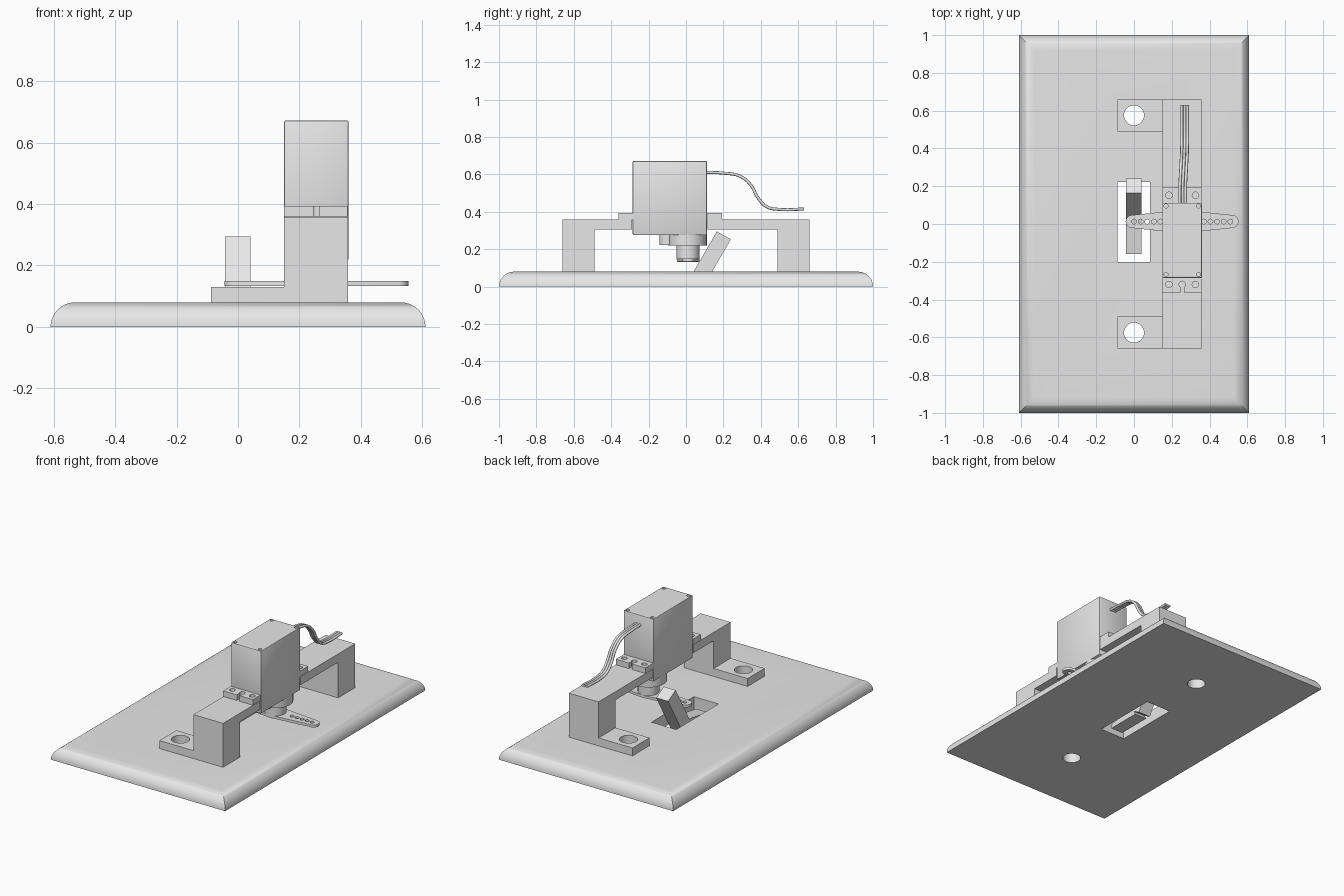
import bpy, bmesh, math
from mathutils import Vector

if "Cube" in bpy.data.objects:
    bpy.data.objects.remove(bpy.data.objects["Cube"], do_unlink=True)

grey = bpy.data.materials.new("plain grey")
grey.use_nodes = True
grey.diffuse_color = (0.8, 0.8, 0.8, 1)
grey.node_tree.nodes["Principled BSDF"].inputs["Base Color"].default_value = (0.8, 0.8, 0.8, 1)


def add(name, bm):
    bmesh.ops.recalc_face_normals(bm, faces=bm.faces)
    me = bpy.data.meshes.new(name)
    bm.to_mesh(me)
    bm.free()
    ob = bpy.data.objects.new(name, me)
    bpy.context.collection.objects.link(ob)
    me.materials.append(grey)
    return ob


def box(name, lo, hi):
    bm = bmesh.new()
    bmesh.ops.create_cube(bm, size=1)
    for v in bm.verts:
        v.co = [a + (c + 0.5) * (b - a) for a, b, c in zip(lo, hi, v.co)]
    return add(name, bm)


def prism(name, pts, axis, lo, hi):
    """Extrude a closed outline along x (axis 0) or z (axis 2)."""
    bm = bmesh.new()
    at = lambda p, h: (h, p[0], p[1]) if axis == 0 else (p[0], p[1], h)
    rings = [[bm.verts.new(at(p, h)) for p in pts] for h in (lo, hi)]
    for r in rings:
        bm.faces.new(r)
    for i in range(len(pts)):
        j = (i + 1) % len(pts)
        bm.faces.new((rings[0][i], rings[0][j], rings[1][j], rings[1][i]))
    return add(name, bm)


def arc(x, y, r, start, end, n):
    return [(x + r * math.cos(math.radians(start + (end - start) * i / n)),
             y + r * math.sin(math.radians(start + (end - start) * i / n))) for i in range(n + 1)]


def cyl(name, x, y, r, lo, hi, n=32):
    return prism(name, arc(x, y, r, 0, 360 - 360 / n, n - 1), 2, lo, hi)


def activate(ob):
    bpy.ops.object.select_all(action='DESELECT')
    ob.select_set(True)
    bpy.context.view_layer.objects.active = ob


def cut(ob, cutters):
    for c in cutters:
        c.hide_render = True
        m = ob.modifiers.new("cut", 'BOOLEAN')
        m.operation, m.solver, m.object = 'DIFFERENCE', 'EXACT', c
        activate(ob)
        bpy.ops.object.modifier_apply(modifier=m.name)
        bpy.data.objects.remove(c, do_unlink=True)


def smooth(ob):
    activate(ob)
    bpy.ops.object.shade_smooth_by_angle(angle=math.radians(35))


# Wall plate with quarter-round edges, screw holes and a slot
R, SCREW = 0.08, 0.575
bm = bmesh.new()
rings = []
for i in range(11):
    t = math.radians(9 * i)
    a = R * (1 - math.cos(t))
    rings.append([bm.verts.new((sx * (0.61 - a), sy * (1 - a), R * math.sin(t)))
                  for sx, sy in ((-1, -1), (1, -1), (1, 1), (-1, 1))])
for lo, hi in zip(rings, rings[1:]):
    for i in range(4):
        j = (i + 1) % 4
        bm.faces.new((lo[i], lo[j], hi[j], hi[i]))
bm.faces.new(rings[0])
bm.faces.new(rings[-1])
plate = add("wall_plate", bm)
cut(plate, [cyl("hole", 0, s * SCREW, 0.053, -0.1, 0.2) for s in (-1, 1)]
    + [box("slot", (-0.088, -0.2, -0.1), (0.085, 0.223, 0.2))])
smooth(plate)

# Switch toggle: leaning lever and its base in the slot
prism("toggle_lever", [(0.02, 0.045), (0.165, 0.295), (0.24, 0.253), (0.095, 0.003)], 0, -0.043, 0.041)
prism("toggle_base", [(-0.16, 0.005), (-0.16, 0.03), (0.03, 0.062), (0.06, 0.005)], 0, -0.043, 0.041)

# Bracket: two feet, two posts and two bars reaching the motor
L, W = 0.15, 0.358
for s, side, inner in ((-1, "front", 0.29), (1, "back", 0.115)):
    outline = [(0.66, 0.08), (0.66, 0.358), (inner, 0.358), (inner, 0.305), (0.49, 0.305), (0.49, 0.08)]
    prism(side + "_bracket_post", [(s * y, z) for y, z in outline], 0, L, W)
    y0, y1 = sorted((s * 0.49, s * 0.66))
    foot = box(side + "_bracket_foot", (-0.088, y0, 0.08), (L, y1, 0.13))
    cut(foot, [cyl("hole", 0, s * SCREW, 0.053, 0, 0.3)])
    smooth(foot)

# Motor body with four screw recesses on top
X, Y = 0.255, 0.01
body = box("motor_body", (L, -0.285, 0.275), (0.36, 0.112, 0.672))
bev = body.modifiers.new("soft edges", 'BEVEL')
bev.width, bev.segments = 0.006, 2
activate(body)
bpy.ops.object.modifier_apply(modifier=bev.name)
cut(body, [cyl("recess", x, y, 0.011, 0.655, 0.7, 16) for x in (0.169, 0.341) for y in (-0.267, 0.095)])
smooth(body)

# Mounting ears, each with three holes and an open notch
for side, y0, y1, hole, n0, n1 in (("front", -0.362, -0.284, -0.32, -0.4, -0.32),
                                   ("back", 0.111, 0.192, 0.152, 0.152, 0.25)):
    ear = box(side + "_motor_ear", (L, y0, 0.359), (0.357, y1, 0.394))
    cut(ear, [cyl("hole", X + d, hole, 0.017, 0.3, 0.5, 20) for d in (-0.07, 0, 0.07)]
        + [box("notch", (X - 0.01, n0, 0.3), (X + 0.01, n1, 0.5))])
    smooth(ear)

# Gear housing and output shaft under the motor
for ob in (cyl("gear_housing", X, 0.007, 0.104, 0.22, 0.28, 48),
           cyl("small_gear_housing", X, -0.1, 0.042, 0.222, 0.28),
           cyl("output_shaft", X, Y, 0.062, 0.146, 0.225),
           cyl("shaft_hub", X, Y, 0.056, 0.131, 0.146)):
    smooth(ob)

# Two-armed horn, tapering to rounded tips, with a row of holes on each arm
Y = 0.013
outline = (arc(0.52, Y, 0.034, -80, 80, 12) + [(X + 0.02, Y + 0.06), (X - 0.02, Y + 0.06)]
           + arc(-0.01, Y, 0.034, 100, 260, 12) + [(X - 0.02, Y - 0.06), (X + 0.02, Y - 0.06)])
horn = prism("motor_horn", outline, 2, 0.134, 0.15)
cut(horn, [cyl("hole", X + s * (0.115 + 0.035 * i), Y, 0.0125, 0.1, 0.2, 16)
           for s in (-1, 1) for i in range(5)])
smooth(horn)

# Ribbon cable of three strands
path = [(0.1, 0.611), (0.2, 0.607), (0.29, 0.59), (0.345, 0.545), (0.385, 0.475),
        (0.43, 0.428), (0.5, 0.413), (0.63, 0.415)]
for k in range(3):
    cu = bpy.data.curves.new("cable_strand", 'CURVE')
    cu.dimensions = '3D'
    cu.bevel_depth, cu.bevel_resolution, cu.use_fill_caps = 0.008, 2, True
    cu.resolution_u = 6
    sp = cu.splines.new('BEZIER')
    sp.bezier_points.add(len(path) - 1)
    for p, (y, z) in zip(sp.bezier_points, path):
        p.co = Vector((0.258 + 0.015 * (k - 1) + 0.01 * min(1, max(0, (y - 0.2) / 0.2)), y, z))
        p.handle_left_type = p.handle_right_type = 'AUTO'
    cu.materials.append(grey)
    ob = bpy.data.objects.new("cable_strand_%d" % (k + 1), cu)
    bpy.context.collection.objects.link(ob)
